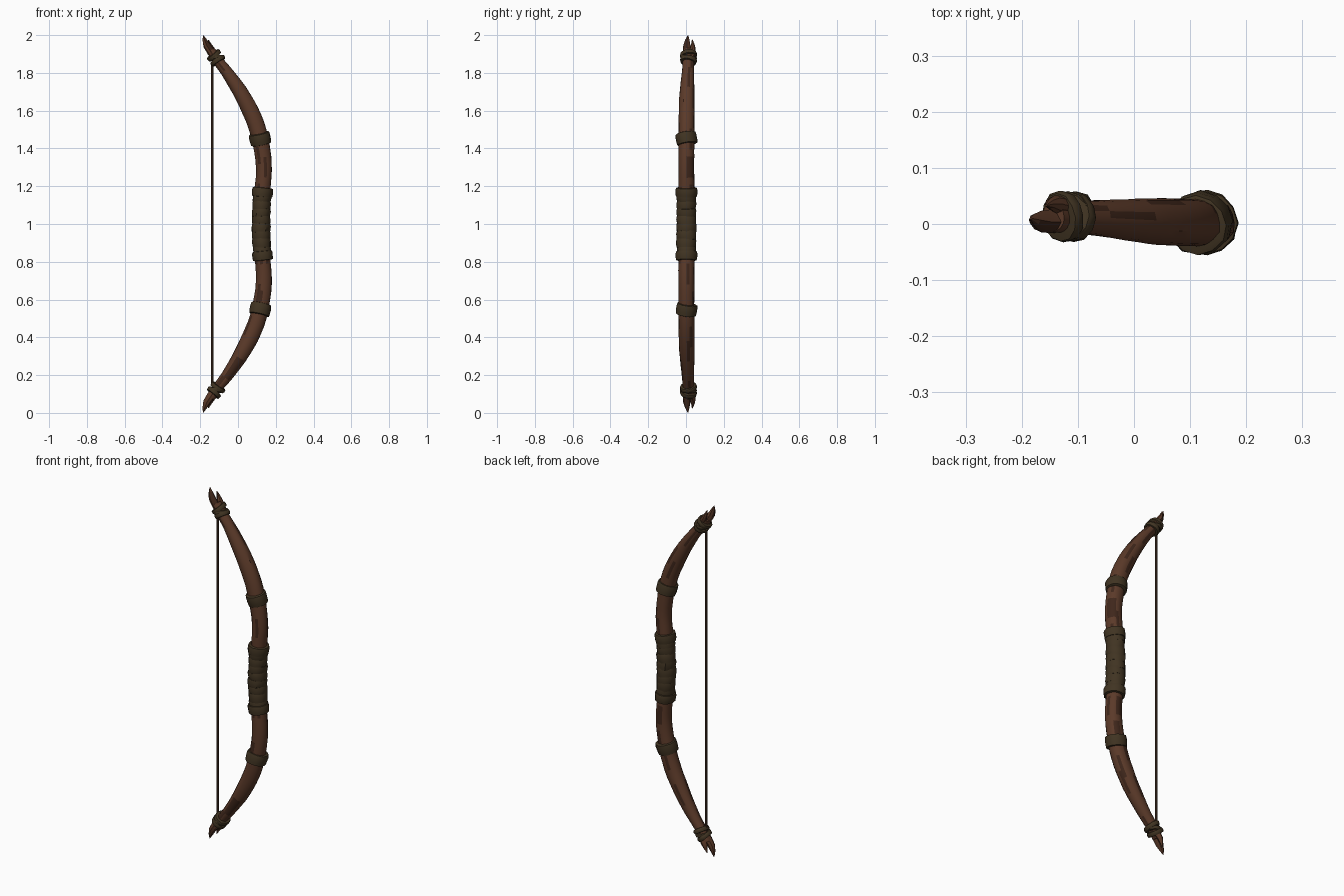
import bpy, bmesh, math, random
from mathutils import Vector

random.seed(4)
if "Cube" in bpy.data.objects:
    bpy.data.objects.remove(bpy.data.objects["Cube"])


def material(name, rgb):
    m = bpy.data.materials.new(name)
    m.use_nodes = True
    m.diffuse_color = (*rgb, 1)
    m.node_tree.nodes["Principled BSDF"].inputs["Base Color"].default_value = (*rgb, 1)
    return m


WOOD = material("brown wood", (0.105, 0.042, 0.022))
GRAIN = material("dark wood grain", (0.05, 0.02, 0.011))
LEATHER = material("olive leather", (0.052, 0.034, 0.016))
CORD = material("bowstring brown", (0.07, 0.035, 0.02))

# Half of the bow: height from the middle, x, y, half width in x, half width in y
KEYS = [Vector(k) for k in (
    (0, .122, .002, .040, .044), (.15, .128, .002, .041, .044),
    (.3, .138, .002, .042, .043), (.45, .118, .002, .044, .043),
    (.55, .088, .003, .045, .043), (.66, .035, .005, .042, .042),
    (.75, -.02, .008, .036, .037), (.82, -.07, .011, .030, .032),
    (.88, -.118, .013, .026, .030), (.93, -.150, .013, .022, .027))]


def limb_at(h):
    """Smooth curve through the keys, mirrored about the middle of the bow."""
    side, a = (1 if h >= 0 else -1), min(abs(h), KEYS[-1][0])
    i = max(j for j in range(len(KEYS) - 1) if KEYS[j][0] <= a)
    p1, p2 = KEYS[i], KEYS[i + 1]
    p0, p3 = KEYS[max(i - 1, 0)], KEYS[min(i + 2, len(KEYS) - 1)]
    t = (a - p1[0]) / (p2[0] - p1[0])
    m1 = (p2 - p0) / (p2[0] - p0[0]) * (p2[0] - p1[0])
    m2 = (p3 - p1) / (p3[0] - p1[0]) * (p2[0] - p1[0])
    if i == 0:
        m1[1] = 0
    v = (p1 * (2*t**3 - 3*t*t + 1) + m1 * (t**3 - 2*t*t + t)
         + p2 * (3*t*t - 2*t**3) + m2 * (t**3 - t*t))
    return Vector((v[1], v[2], 1 + side * a)), v[3], v[4]


def direction(h):
    return (limb_at(min(h + .01, .93))[0] - limb_at(max(h - .01, -.93))[0]).normalized()


def loft(name, rings, mat, sides=12, rough=0.0, grain=False):
    """Skin a row of rings, each given as centre, axis, half width x, half width y."""
    bm = bmesh.new()
    ridge = [1 + random.uniform(-rough, rough) for _ in range(sides)]
    loops = []
    for c, axis, rx, ry in rings:
        u = Vector((0, 1, 0)).cross(axis).normalized()
        w = axis.cross(u).normalized()
        loop = []
        for k in range(sides):
            a = math.tau * k / sides
            f = ridge[k] * (1 + random.uniform(-rough, rough) * .5)
            loop.append(bm.verts.new(c + u * rx * f * math.cos(a) + w * ry * f * math.sin(a)))
        loops.append(loop)
    for k in range(sides):
        run = 0
        for p, q in zip(loops, loops[1:]):
            n = (k + 1) % sides
            f = bm.faces.new((p[k], p[n], q[n], q[k]))
            # Grain streaks run along the sunken columns
            if grain and run == 0 and ridge[k] + ridge[n] < 2 and random.random() < .12:
                run = 3
            if run:
                f.material_index = 1
                run -= 1
    bm.faces.new(loops[0][::-1])
    bm.faces.new(loops[-1])
    bmesh.ops.recalc_face_normals(bm, faces=bm.faces)
    me = bpy.data.meshes.new(name)
    bm.to_mesh(me)
    bm.free()
    me.materials.append(mat)
    if grain:
        me.materials.append(GRAIN)
    ob = bpy.data.objects.new(name, me)
    bpy.context.collection.objects.link(ob)
    bpy.context.view_layer.objects.active = ob
    bpy.ops.object.select_all(action='DESELECT')
    ob.select_set(True)
    bpy.ops.object.shade_smooth_by_angle(angle=math.radians(40))
    return ob


def band(name, h, height, grow, tilt_x=0, tilt_y=0):
    """Leather strap around the limb with worn, rounded rims."""
    c, rx, ry = limb_at(h)
    axis = (direction(h) + Vector((tilt_x, tilt_y, 0))).normalized()
    profile = ((-.5, -.010), (-.46, -.002), (-.2, 0), (.2, .001), (.46, -.002), (.5, -.010))
    rings = [(c + axis * height * s, axis, rx + grow + d, ry + grow + d) for s, d in profile]
    loft(name, rings, LEATHER, 12, .03)


# Wooden stave
count = 52
stave = []
for i in range(count + 1):
    h = -.92 + 1.84 * i / count
    c, rx, ry = limb_at(h)
    stave.append((c, direction(h), rx, ry))
loft("bow_stave", stave, WOOD, 16, .035, grain=True)

# Leather straps on the limbs and at both ends of the grip
for name, s in (("upper", 1), ("lower", -1)):
    band(name + "_limb_strap", s * .452, .062, .012, 0, -.16 * s)
    band(name + "_grip_strap", s * .168, .05, .013, .03 * s, 0)

# Overlapping wraps of the grip
wraps = 8
for i in range(wraps):
    h = -.14 + .28 * i / (wraps - 1)
    band(f"grip_wrap_{i + 1}", h, .054, random.uniform(.004, .009),
         random.uniform(-.16, .16), random.uniform(-.1, .1))

# Split tips with two prongs, and the cords binding them
PRONGS = {
    "long": [(-.115, .010, .87, .020), (-.143, .004, .91, .021), (-.166, .004, .945, .019),
             (-.177, .007, .975, .011), (-.184, .010, .998, .002)],
    "short": [(-.105, .025, .87, .018), (-.126, .031, .905, .018), (-.142, .036, .93, .015),
              (-.150, .036, .952, .009), (-.157, .033, .975, .002)],
}
for end, s in (("upper", 1), ("lower", -1)):
    for kind, pts in PRONGS.items():
        centres = [Vector((x, y, 1 + s * h)) for x, y, h, r in pts]
        rings = []
        for i, c in enumerate(centres):
            axis = (centres[min(i + 1, 4)] - centres[max(i - 1, 0)]).normalized()
            rings.append((c, axis, pts[i][3], pts[i][3]))
        loft(f"{end}_{kind}_prong", rings, WOOD, 8, .06, grain=True)
    band(end + "_tip_cord_inner", s * .865, .024, .014, .1 * s, .12 * s)
    band(end + "_tip_cord_outer", s * .893, .024, .016, -.15 * s, -.15 * s)
    band(end + "_tip_cord_cross", s * .88, .02, .014, .5 * s, .1)

# Bowstring
up = Vector((0, 0, 1))
loft("bowstring", [(Vector((-.136, .012, z)), up, .006, .006) for z in (.14, 1, 1.86)], CORD, 8)
